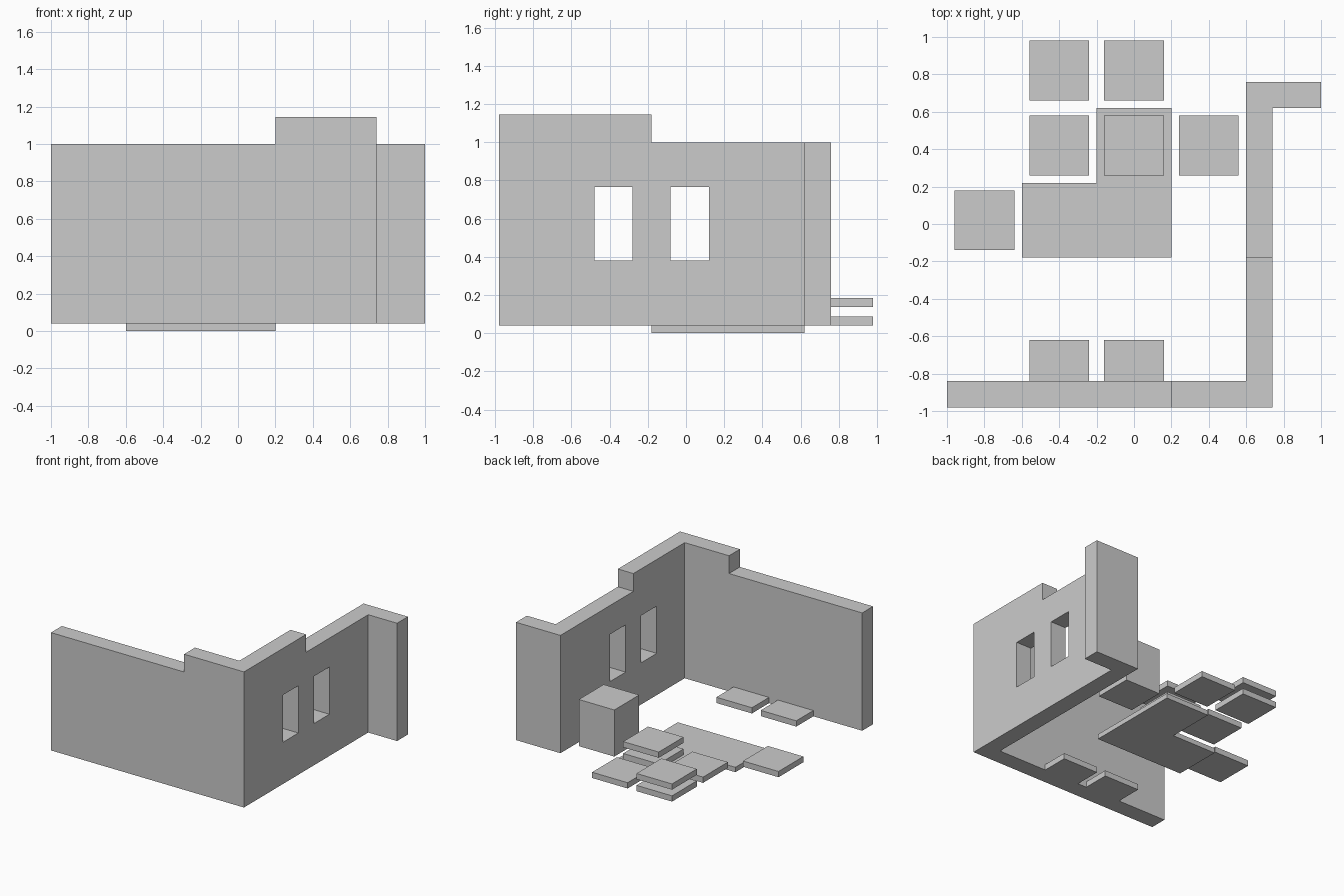
import bpy, bmesh

if "Cube" in bpy.data.objects:
    bpy.data.objects.remove(bpy.data.objects["Cube"])

stone = bpy.data.materials.new("light_grey")
stone.diffuse_color = (0.6, 0.6, 0.6, 1.0)
stone.use_nodes = True
stone.node_tree.nodes["Principled BSDF"].inputs["Base Color"].default_value = stone.diffuse_color


def prism(name, outline, z0, z1):
    """Extrude a flat plan outline (counter-clockwise) from z0 to z1."""
    bm = bmesh.new()
    face = bm.faces.new([bm.verts.new((x, y, z0)) for x, y in outline])
    ext = bmesh.ops.extrude_face_region(bm, geom=[face], use_keep_orig=True)
    verts = [g for g in ext["geom"] if isinstance(g, bmesh.types.BMVert)]
    bmesh.ops.translate(bm, verts=verts, vec=(0, 0, z1 - z0))
    bmesh.ops.recalc_face_normals(bm, faces=bm.faces)
    mesh = bpy.data.meshes.new(name)
    bm.to_mesh(mesh)
    bm.free()
    mesh.materials.append(stone)
    obj = bpy.data.objects.new(name, mesh)
    bpy.context.collection.objects.link(obj)
    return obj


def box(name, x0, x1, y0, y1, z0, z1):
    return prism(name, [(x0, y0), (x1, y0), (x1, y1), (x0, y1)], z0, z1)


def cut(target, cutter):
    """Subtract a cutter, then discard it."""
    mod = target.modifiers.new("cut", "BOOLEAN")
    mod.operation = "DIFFERENCE"
    mod.solver = "EXACT"
    mod.object = cutter
    cutter.hide_render = True
    bpy.context.view_layer.objects.active = target
    bpy.ops.object.modifier_apply(modifier=mod.name)
    bpy.data.objects.remove(cutter)


# Wall: front run, side run and short return at the back
wall = prism("wall", [(-1, -0.98), (0.74, -0.98), (0.74, 0.62), (1, 0.62),
                      (1, 0.76), (0.6, 0.76), (0.6, -0.84), (-1, -0.84)],
             0.04, 1.145)

# Lower the wall away from the raised corner
cut(wall, box("front_step_cutter", -1.2, 0.2, -1.2, -0.7, 1.0, 1.4))
cut(wall, box("side_step_cutter", 0.4, 1.2, -0.18, 1.0, 1.0, 1.4))

# Two window openings in the side wall
for y in (-0.38, 0.02):
    cut(wall, box("window_cutter", 0.5, 0.85, y - 0.1, y + 0.1, 0.38, 0.765))

# Stepped floor slab
prism("floor_slab", [(-0.6, -0.18), (0.2, -0.18), (0.2, 0.62), (-0.2, 0.62),
                     (-0.2, 0.22), (-0.6, 0.22)], 0.0, 0.04)


# Square blocks on a 0.4 grid
def block(name, x, y, z, height):
    box(name, x - 0.16, x + 0.16, y - 0.16, y + 0.16, z, z + height)


for x, y in ((-0.4, -0.78), (0, -0.78), (-0.8, 0.02), (-0.4, 0.42),
             (0, 0.42), (-0.4, 0.82), (0, 0.82)):
    block("floor_tile", x, y, 0.04, 0.047)

# Second layer of tiles, floating above the first
for x, y in ((0, 0.42), (-0.4, 0.82)):
    block("upper_tile", x, y, 0.137, 0.047)

# Tall block beside the side wall
block("tall_block", 0.4, 0.42, 0.04, 0.38)
